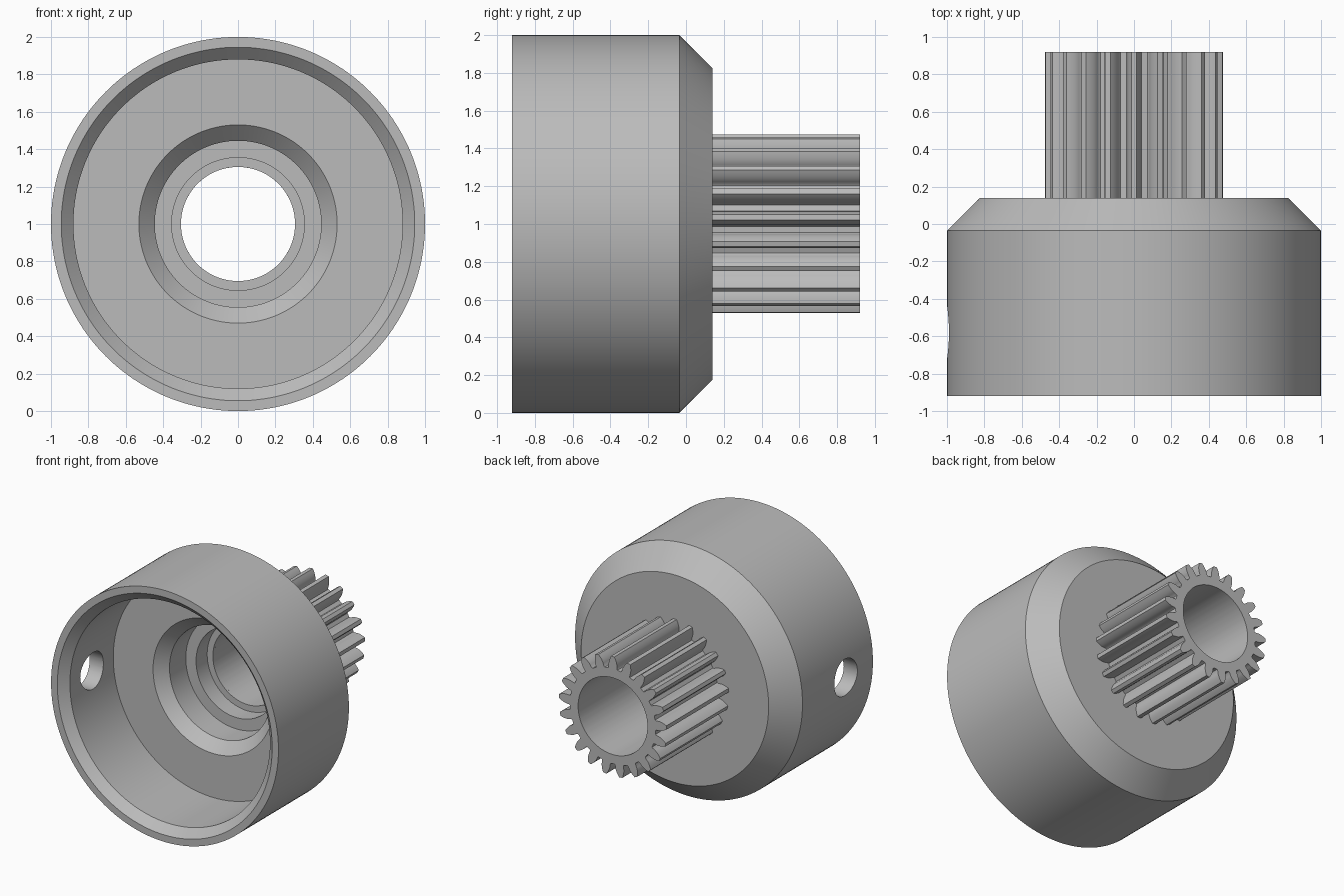
import bpy, bmesh
from math import sin, cos, tan, acos, pi, radians

if "Cube" in bpy.data.objects:
    bpy.data.objects.remove(bpy.data.objects["Cube"], do_unlink=True)

AXIS_Z = 1.0
TEETH = 21
BORE, TIP, ROOT = 0.305, 0.475, 0.378
SHOULDER, END = 0.14, 0.92

steel = bpy.data.materials.new("grey steel")
steel.use_nodes = True
grey = (0.5, 0.5, 0.5, 1)
steel.diffuse_color = grey
steel.node_tree.nodes["Principled BSDF"].inputs["Base Color"].default_value = grey


def ring(bm, polar, y):
    """Loop of vertices around the main axis from (radius, angle) pairs."""
    return [bm.verts.new((r * sin(a), y, AXIS_Z + r * cos(a))) for r, a in polar]


def tube(name, loops):
    """Join consecutive (polar, y) loops into a closed ring-shaped solid."""
    bm = bmesh.new()
    rings = [ring(bm, polar, y) for polar, y in loops]
    for a, b in zip(rings, rings[1:] + rings[:1]):
        for i in range(len(a)):
            j = (i + 1) % len(a)
            bm.faces.new((a[i], a[j], b[j], b[i]))
    bmesh.ops.recalc_face_normals(bm, faces=bm.faces)
    mesh = bpy.data.meshes.new(name)
    bm.to_mesh(mesh)
    bm.free()
    obj = bpy.data.objects.new(name, mesh)
    bpy.context.collection.objects.link(obj)
    mesh.materials.append(steel)
    return obj


def activate(obj):
    bpy.ops.object.select_all(action="DESELECT")
    obj.select_set(True)
    bpy.context.view_layer.objects.active = obj


# Cup-shaped housing: (radius, y) profile, outside first and then the stepped inside
profile = [(1, -0.92), (1, -0.035), (0.825, SHOULDER), (BORE, SHOULDER),
           (BORE, 0.12), (0.355, 0.12), (0.355, -0.02), (0.445, -0.02),
           (0.445, -0.225), (0.53, -0.31), (0.88, -0.31), (0.88, -0.855),
           (0.945, -0.92)]
SEGMENTS = 168
housing = tube("housing", [([(r, 2 * pi * i / SEGMENTS) for i in range(SEGMENTS)], y)
                           for r, y in profile])

# Round hole through the right side wall
bpy.ops.mesh.primitive_cylinder_add(vertices=48, radius=0.145, depth=0.4,
                                    location=(-0.95, -0.58, AXIS_Z),
                                    rotation=(0, pi / 2, 0))
cutter = bpy.context.object
cutter.name = "side_hole_cutter"
cutter.hide_render = True
cutter.data.materials.append(steel)
activate(housing)
cut = housing.modifiers.new("side_hole", "BOOLEAN")
cut.operation, cut.object, cut.solver = "DIFFERENCE", cutter, "EXACT"
bpy.ops.object.modifier_apply(modifier=cut.name)
bpy.data.objects.remove(cutter, do_unlink=True)

# Pinion with involute teeth, one tooth pointing straight up
pitch = TIP * TEETH / (TEETH + 2)
base = pitch * cos(radians(20))


def involute(r):
    a = acos(min(1, base / r))
    return tan(a) - a


def half_angle(r):
    return pi / (2 * TEETH) + involute(pitch) - involute(max(r, base))


STEPS = 6
radii = [base + (TIP - base) * i / STEPS for i in range(STEPS + 1)]
flank = [(ROOT, half_angle(base) + 0.018), (ROOT + 0.008, half_angle(base) + 0.005)]
flank += [(r, half_angle(r)) for r in radii]
tooth = [(r, -a) for r, a in flank] + [(r, a) for r, a in reversed(flank)]
outline = [(r, a + 2 * pi * t / TEETH) for t in range(TEETH) for r, a in tooth]
bore = [(BORE, a) for r, a in outline]
pinion = tube("pinion_gear", [(outline, SHOULDER), (outline, END),
                              (bore, END), (bore, SHOULDER)])

for part in (housing, pinion):
    activate(part)
    bpy.ops.object.shade_smooth_by_angle(angle=radians(28))
